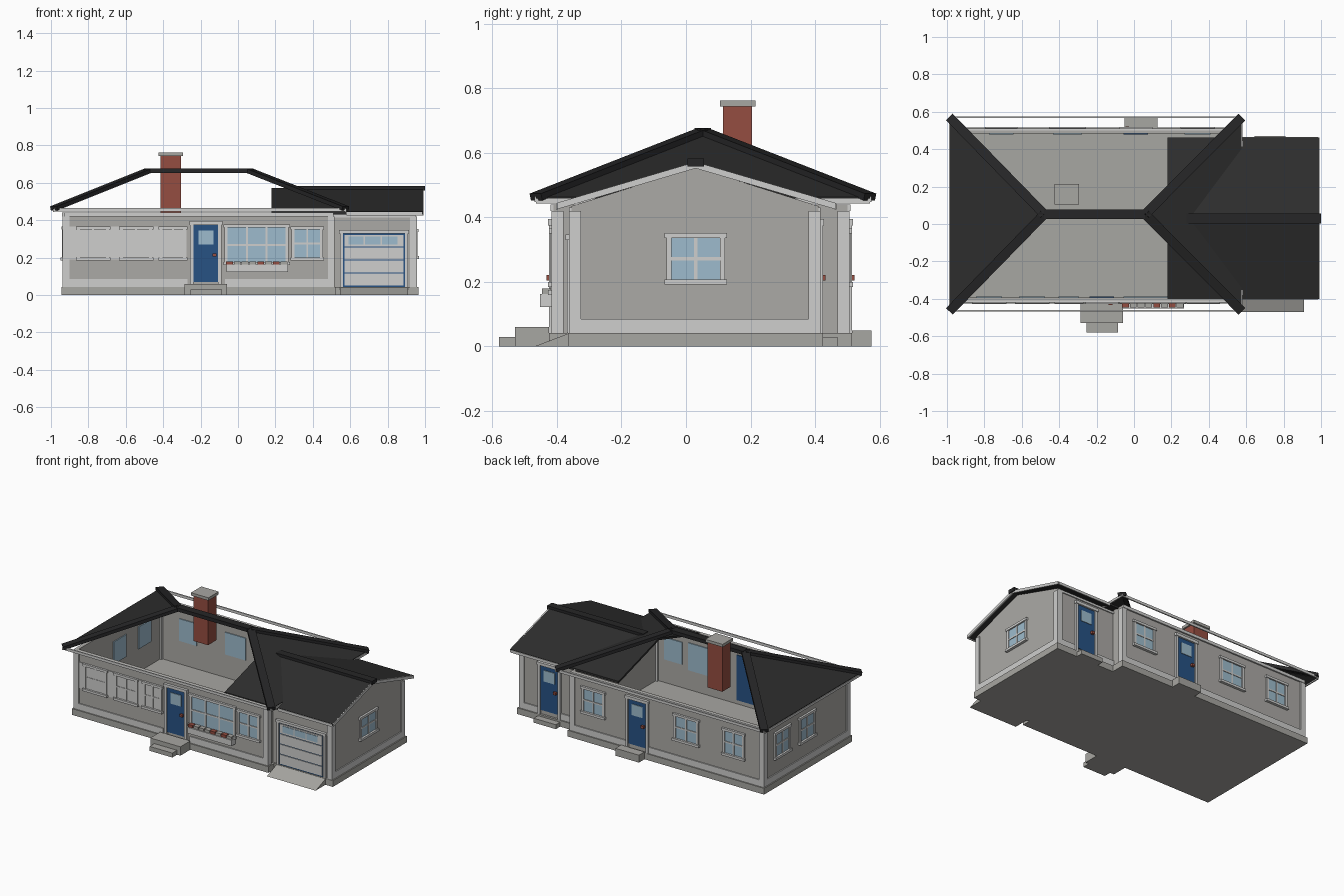
import bpy, bmesh, math
from mathutils import Matrix, Vector

cube = bpy.data.objects.get("Cube")
if cube:
    bpy.data.objects.remove(cube, do_unlink=True)


def material(name, *rgb):
    m = bpy.data.materials.new(name)
    m.use_nodes = True
    m.diffuse_color = (*rgb, 1)
    bsdf = m.node_tree.nodes["Principled BSDF"]
    bsdf.inputs["Base Color"].default_value = (*rgb, 1)
    bsdf.inputs["Roughness"].default_value = 0.8
    return m


WALL = material("wall grey", 0.41, 0.40, 0.38)
TRIM = material("trim white", 0.62, 0.62, 0.61)
STONE = material("concrete", 0.39, 0.385, 0.36)
ROOF = material("roof shingle", 0.027, 0.027, 0.027)
RIDGE = material("ridge cap", 0.019, 0.019, 0.02)
GLASS = material("window glass", 0.34, 0.50, 0.61)
BLUE = material("door blue", 0.02, 0.085, 0.23)
BRICK = material("brick red", 0.30, 0.075, 0.052)


def finish(name, bm, mat, matrix=Matrix()):
    bmesh.ops.recalc_face_normals(bm, faces=bm.faces)
    mesh = bpy.data.meshes.new(name)
    bm.to_mesh(mesh)
    bm.free()
    mesh.materials.append(mat)
    ob = bpy.data.objects.new(name, mesh)
    ob.matrix_world = matrix
    bpy.context.collection.objects.link(ob)
    return ob


def boxes(name, mat, *spans, matrix=Matrix()):
    """One object from boxes given as (x0, x1, y0, y1, z0, z1)."""
    bm = bmesh.new()
    for x0, x1, y0, y1, z0, z1 in spans:
        m = Matrix.Translation(((x0 + x1) / 2, (y0 + y1) / 2, (z0 + z1) / 2))
        bmesh.ops.create_cube(bm, size=1, matrix=m @ Matrix.Diagonal((x1 - x0, y1 - y0, z1 - z0, 1)))
    return finish(name, bm, mat, matrix)


def slab(name, mat, points, offset):
    """A flat outline extruded along an offset."""
    bm = bmesh.new()
    face = bm.faces.new([bm.verts.new(p) for p in points])
    ext = bmesh.ops.extrude_face_region(bm, geom=[face], use_keep_orig=True)
    bmesh.ops.translate(bm, vec=offset, verts=[v for v in ext["geom"] if isinstance(v, bmesh.types.BMVert)])
    return finish(name, bm, mat)


def beam(name, mat, p, q, width, height):
    p, q = Vector(p), Vector(q)
    d = (q - p).normalized()
    side = d.cross(Vector((0, 0, 1))).normalized()
    rot = Matrix((d, side, side.cross(d))).transposed().to_4x4()
    bm = bmesh.new()
    bmesh.ops.create_cube(bm, size=1, matrix=Matrix.Translation((p + q) / 2) @ rot
                          @ Matrix.Diagonal(((q - p).length, width, height, 1)))
    return finish(name, bm, mat)


def wall_frame(angle, dist):
    """Local frame of a wall: x along it, -y outwards, z up."""
    return Matrix.Rotation(math.radians(angle), 4, "Z") @ Matrix.Translation((0, -dist, 0))


X0, X1, Y0, Y1 = -0.93, 0.51, -0.41, 0.50       # main house walls
GX, GY0, GY1, RY = 0.95, -0.355, 0.41, 0.03     # garage walls and ridge line
FLOOR, TOP = 0.042, 0.44
FRONT, BACK = wall_frame(0, -Y0), wall_frame(180, Y1)
LEFT_END, RIGHT_END = wall_frame(270, -X0), wall_frame(90, GX)
GARAGE_FRONT, GARAGE_BACK = wall_frame(0, -GY0), wall_frame(180, GY1)


def window(name, frame, u, w, z0=0.2, z1=0.35, cols=2):
    a, b = u - w / 2, u + w / 2
    boxes(name + "_glass", GLASS, (a, b, -0.004, 0.022, z0, z1), matrix=frame)
    t, zm = 0.016, (z0 + z1) / 2
    bars = [(a - t, a, -0.01, 0, z0, z1), (b, b + t, -0.01, 0, z0, z1),
            (a - 0.022, b + 0.022, -0.014, 0, z1, z1 + t),
            (a - 0.022, b + 0.022, -0.018, 0, z0 - t, z0),
            (a, b, -0.008, 0, zm - 0.005, zm + 0.005)]
    for i in range(1, cols):
        c = a + w * i / cols
        bars.append((c - 0.005, c + 0.005, -0.008, 0, z0, z1))
    boxes(name + "_frame", TRIM, *bars, matrix=frame)


def door(name, frame, u, z0=0.07, z1=0.375):
    a, b = u - 0.066, u + 0.066
    boxes(name, BLUE, (a, b, -0.006, 0.022, z0, z1), matrix=frame)
    boxes(name + "_glass", GLASS, (u - 0.04, u + 0.04, -0.01, 0, 0.27, 0.345), matrix=frame)
    boxes(name + "_frame", TRIM, (a - 0.018, a, -0.014, 0, FLOOR, z1), (b, b + 0.018, -0.014, 0, FLOOR, z1),
          (a - 0.022, b + 0.022, -0.018, 0, z1, z1 + 0.02), matrix=frame)
    boxes(name + "_knob", BRICK, (u + 0.036, u + 0.056, -0.022, 0, 0.205, 0.222), matrix=frame)


# Foundation, steps and drive
boxes("foundation", STONE, (-0.945, 0.525, -0.425, 0.515, 0, FLOOR), (0.525, 0.965, -0.365, 0.425, 0, FLOOR))
boxes("front_steps", STONE, (-0.285, -0.06, -0.53, -0.425, 0, 0.06), (-0.255, -0.085, -0.58, -0.53, 0, 0.03))
boxes("back_steps", STONE, (-0.05, 0.125, 0.515, 0.575, 0, 0.05), (0.645, 0.81, 0.425, 0.47, 0, 0.03))
slab("drive_ramp", STONE, [(0.545, -0.365, 0), (0.545, -0.47, 0), (0.545, -0.365, 0.04)], (0.365, 0, 0))

# Hollow main walls and the gabled garage body
T = 0.016
boxes("main_walls", WALL, (X0, X1, Y0, Y0 + T, FLOOR, TOP), (X0, X1, Y1 - T, Y1, FLOOR, TOP),
      (X0, X0 + T, Y0 + T, Y1 - T, FLOOR, TOP), (X1 - T, X1, Y0 + T, Y1 - T, FLOOR, TOP))
slab("garage_body", WALL, [(X1, GY0, FLOOR), (X1, GY0, 0.435), (X1, RY, 0.555), (X1, GY1, 0.435),
                           (X1, GY1, FLOOR)], (GX - X1, 0, 0))

# Trim: corner boards, base boards and friezes
P, W = 0.007, 0.03
corners = [(x - P if x < 0 else x - W, x + W if x < 0 else x + P,
            y - P if y < 0 else y - W, y + W if y < 0 else y + P, FLOOR, 0.42)
           for x in (X0, X1) for y in (Y0, Y1)]
corners += [(GX - W, GX + P, GY0 - P, GY0 + W, FLOOR, 0.42), (GX - W, GX + P, GY1 - W, GY1 + P, FLOOR, 0.42)]
boxes("corner_boards", TRIM, *corners)
B = 0.085
boxes("base_boards", TRIM, (X0, -0.27, Y0 - P, Y0, FLOOR, B), (-0.07, X1, Y0 - P, Y0, FLOOR, B),
      (X0, -0.07, Y1, Y1 + P, FLOOR, B), (0.09, X1, Y1, Y1 + P, FLOOR, B),
      (X0 - P, X0, Y0, Y1, FLOOR, B), (GX, GX + P, GY0, GY1, FLOOR, B),
      (X1, 0.65, GY1, GY1 + P, FLOOR, B), (0.82, GX, GY1, GY1 + P, FLOOR, B))
boxes("friezes", TRIM, (X0, X1, Y0 - 0.01, Y0, 0.42, TOP), (X0, X1, Y1, Y1 + 0.01, 0.42, TOP),
      (X0 - 0.01, X0, Y0, Y1, 0.42, TOP), (X1, GX, GY0 - P, GY0, 0.415, 0.43), (X1, GX, GY1, GY1 + P, 0.415, 0.43))
boxes("front_panel", TRIM, (-0.92, -0.275, Y0 - 0.005, Y0, 0.19, 0.365))

# Windows
for i, (u, w) in enumerate([(-0.775, 0.14), (-0.545, 0.14), (-0.348, 0.11), (0.37, 0.135)]):
    window(f"front_window_{i}", FRONT, u, w)
window("picture_window", FRONT, 0.1, 0.31, 0.175, 0.36, 3)
for i, (x, w) in enumerate([(-0.71, 0.13), (-0.355, 0.155), (0.34, 0.14)]):
    window(f"back_window_{i}", BACK, -x, w)
for i, y in enumerate((0.305, 0.04)):
    window(f"end_window_{i}", LEFT_END, -y, 0.135)
window("garage_window", RIGHT_END, RY, 0.15, 0.208, 0.336)

# Doors
door("front_door", FRONT, -0.172)
door("back_door", BACK, -0.01)
door("garage_side_door", GARAGE_BACK, -0.73)
boxes("garage_door", BLUE, (0.562, 0.893, -0.006, 0, 0.044, 0.33), matrix=GARAGE_FRONT)
boxes("garage_door_panels", TRIM, *[(0.57, 0.885, -0.011, 0, z, z + 0.063) for z in (0.052, 0.121, 0.19, 0.259)],
      matrix=GARAGE_FRONT)
boxes("garage_door_panes", GLASS, *[(x, x + 0.082, -0.014, 0, 0.27, 0.313) for x in (0.59, 0.68, 0.77)],
      matrix=GARAGE_FRONT)
boxes("garage_door_frame", TRIM, (0.545, 0.562, -0.014, 0, FLOOR, 0.33), (0.893, 0.91, -0.014, 0, FLOOR, 0.33),
      (0.54, 0.915, -0.018, 0, 0.33, 0.347), matrix=GARAGE_FRONT)

# Flower box with alternating blooms
boxes("flower_box", TRIM, (-0.062, 0.268, -0.452, Y0, 0.122, 0.162))
blooms = [(x - 0.018, x + 0.018, -0.446, -0.416, 0.16, 0.18) for x in [-0.045 + 0.0415 * i for i in range(8)]]
reds = (0, 4, 6)
boxes("red_blooms", BRICK, *[blooms[i] for i in reds])
boxes("pale_blooms", STONE, *[b for i, b in enumerate(blooms) if i not in reds])

# Chimney
boxes("chimney", BRICK, (-0.415, -0.305, 0.115, 0.205, 0.435, 0.745))
boxes("chimney_cap", STONE, (-0.425, -0.295, 0.105, 0.215, 0.743, 0.762))

# Main roof: hipped ends, hip beams, ridge and eave boards
EX0, EX1, EY0, EY1, EZ, RZ, MY = -0.985, 0.575, -0.465, 0.57, 0.463, 0.665, 0.052
apexes = ((-0.48, MY, RZ), (0.06, MY, RZ))
for side, ex, apex in (("right", EX0, apexes[0]), ("left", EX1, apexes[1])):
    slab(side + "_hip", ROOF, [(ex, EY0, EZ), (ex, EY1, EZ), apex], (0, 0, -0.014))
    for end, ey in (("front", EY0), ("back", EY1)):
        beam(f"{side}_{end}_hip_cap", RIDGE, (ex, ey, EZ), apex, 0.05, 0.022)
    boxes(side + "_eave_board", TRIM, (ex - 0.004, ex + 0.004, EY0, EY1, 0.443, EZ - 0.004))
beam("main_ridge_cap", RIDGE, *apexes, 0.052, 0.024)
boxes("long_eave_boards", TRIM, (EX0, EX1, EY0 - 0.004, EY0 + 0.004, 0.447, 0.465),
      (EX0, EX1, EY1 - 0.004, EY1 + 0.004, 0.447, 0.465))

# Garage roof: two slopes, rake boards, eave boards and ridge
for end, ey in (("front", -0.40), ("back", 0.463)):
    slope = [(0.18, ey, 0.445), (0.18, RY, 0.572)]
    low = [(x, y, z - 0.014) for x, y, z in slope]
    slab(f"garage_{end}_slope", ROOF, slope + low[::-1], (0.81, 0, 0))
    rake = [(0.985, y, z) for _, y, z in slope]
    slab(f"garage_{end}_rake", TRIM, rake + [(x, y, z - 0.02) for x, y, z in rake[::-1]], (0.008, 0, 0))
    boxes(f"garage_{end}_eave_board", TRIM, (0.58, 0.985, ey - 0.003, ey + 0.003, 0.425, 0.443))
boxes("garage_ridge_cap", RIDGE, (0.28, 1.0, RY - 0.026, RY + 0.026, 0.558, 0.582))
